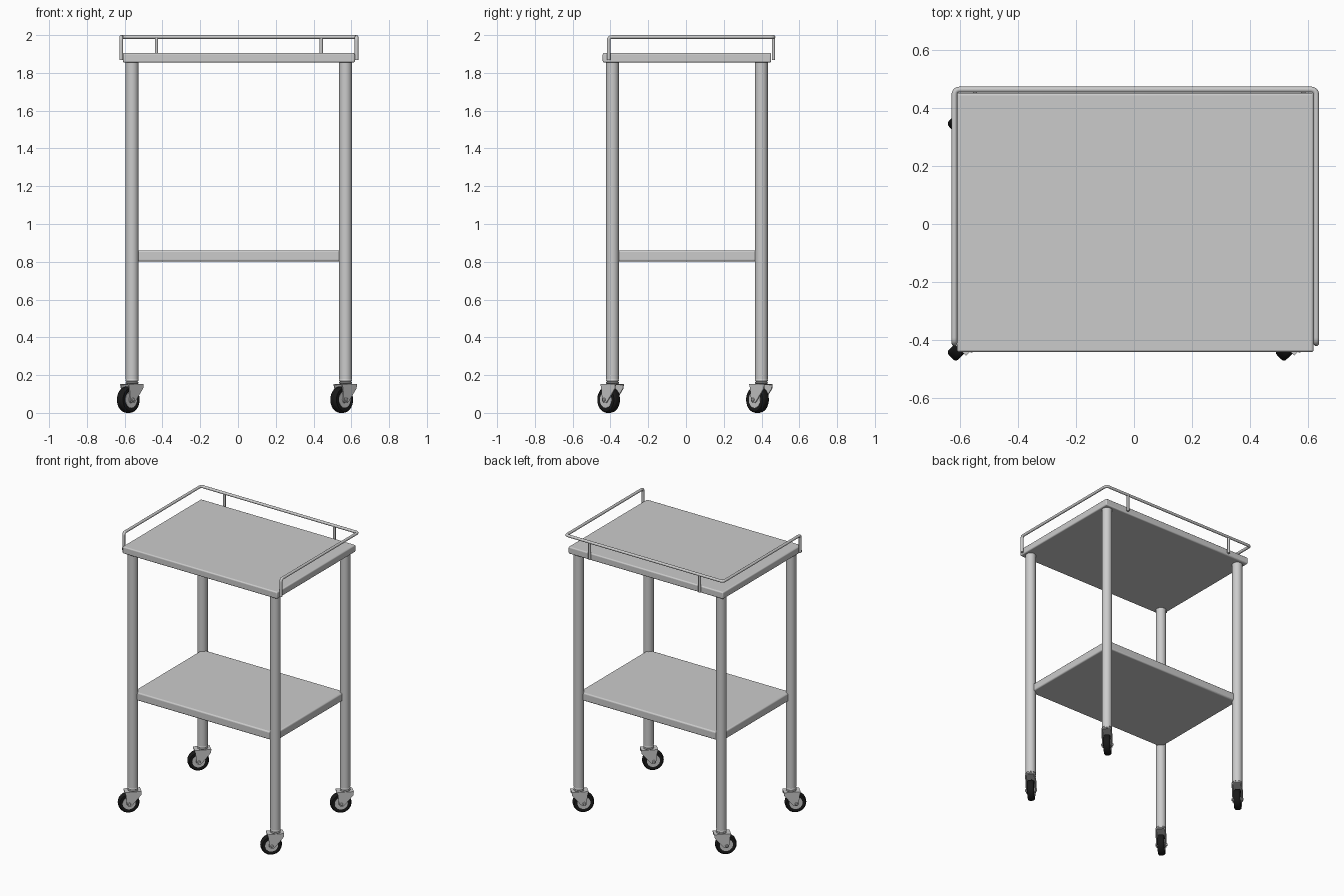
import bpy, bmesh, math
from mathutils import Vector, Matrix

if "Cube" in bpy.data.objects:
    bpy.data.objects.remove(bpy.data.objects["Cube"])

CX, CY = 0.0045, 0.005          # body centre (casters trail to one side)
LX, LY = 0.565, 0.394           # leg offsets from the body centre

black = bpy.data.materials.new("black_rubber")
black.diffuse_color = (0.01, 0.01, 0.01, 1)
black.use_nodes = True
black.node_tree.nodes["Principled BSDF"].inputs["Base Color"].default_value = black.diffuse_color


def finish(name, bm, matrix=None, mat=None, bevel=0):
    bmesh.ops.recalc_face_normals(bm, faces=bm.faces)
    mesh = bpy.data.meshes.new(name)
    bm.to_mesh(mesh)
    bm.free()
    if matrix:
        mesh.transform(matrix)
    ob = bpy.data.objects.new(name, mesh)
    bpy.context.collection.objects.link(ob)
    if mat:
        mesh.materials.append(mat)
    if bevel:
        m = ob.modifiers.new("bevel", 'BEVEL')
        m.width, m.segments = bevel, 3
    bpy.ops.object.select_all(action='DESELECT')
    ob.select_set(True)
    bpy.context.view_layer.objects.active = ob
    bpy.ops.object.shade_smooth_by_angle(angle=math.radians(35))
    return ob


def box(name, lo, hi, matrix=None, bevel=0):
    lo, hi = Vector(lo), Vector(hi)
    bm = bmesh.new()
    bmesh.ops.create_cube(bm, size=1)
    for v in bm.verts:
        v.co = Vector([c * s for c, s in zip(v.co, hi - lo)]) + (lo + hi) / 2
    return finish(name, bm, matrix, bevel=bevel)


def lathe(name, profile, matrix=None, mat=None, sides=32):
    """Revolve (radius, height) points about local z and cap the ends."""
    bm = bmesh.new()
    rings = [[bm.verts.new((r * math.cos(2 * math.pi * i / sides),
                            r * math.sin(2 * math.pi * i / sides), z))
              for i in range(sides)] for r, z in profile]
    for a, b in zip(rings, rings[1:]):
        for i in range(sides):
            j = (i + 1) % sides
            bm.faces.new((a[i], a[j], b[j], b[i]))
    bm.faces.new(rings[0])
    bm.faces.new(rings[-1])
    return finish(name, bm, matrix, mat)


def plate(name, outline, v0, v1, matrix):
    """Extrude a (u, z) outline along v."""
    bm = bmesh.new()
    face = bm.faces.new([bm.verts.new((u, v0, z)) for u, z in outline])
    new = bmesh.ops.extrude_face_region(bm, geom=[face])["geom"]
    bmesh.ops.translate(bm, vec=(0, v1 - v0, 0),
                        verts=[g for g in new if isinstance(g, bmesh.types.BMVert)])
    return finish(name, bm, matrix)


def rod(name, corners, radius, fillet=0.02):
    """Round bar through corner points with rounded bends."""
    pts = [Vector(p) for p in corners]
    path = [pts[0]]
    for a, b, c in zip(pts, pts[1:], pts[2:]):
        p, q = b + (a - b).normalized() * fillet, b + (c - b).normalized() * fillet
        for k in range(7):
            t = k / 6
            path.append(p * (1 - t) ** 2 + b * 2 * t * (1 - t) + q * t * t)
    path.append(pts[-1])
    cu = bpy.data.curves.new(name, 'CURVE')
    cu.dimensions = '3D'
    cu.bevel_depth, cu.bevel_resolution, cu.use_fill_caps = radius, 3, True
    sp = cu.splines.new('POLY')
    sp.points.add(len(path) - 1)
    for s, p in zip(sp.points, path):
        s.co = (*p, 1)
    ob = bpy.data.objects.new(name, cu)
    bpy.context.collection.objects.link(ob)
    bpy.ops.object.select_all(action='DESELECT')
    ob.select_set(True)
    bpy.context.view_layer.objects.active = ob
    bpy.ops.object.convert(target='MESH')
    bpy.ops.object.shade_smooth_by_angle(angle=math.radians(40))


# Shelves
box("top_shelf", (CX - 0.614, CY - 0.446, 1.855), (CX + 0.614, CY + 0.446, 1.905), bevel=0.008)
box("lower_shelf", (CX - LX, CY - LY, 0.802), (CX + LX, CY + LY, 0.86), bevel=0.009)

# Guard rail, open at the front
rx, ry0, ry1, rz = 0.623, -0.41, 0.463, 1.99
rod("guard_rail", [(CX - rx, ry0, 1.867), (CX - rx, ry0, rz), (CX - rx, ry1, rz),
                   (CX + rx, ry1, rz), (CX + rx, ry0, rz), (CX + rx, ry0, 1.867)], 0.01)
for side, s in (("left", -1), ("right", 1)):
    x = CX + s * 0.436
    rod("rail_post_" + side, [(x, ry1, 1.867), (x, ry1, rz)], 0.009)


def caster(tag, x, y):
    # Local u runs along the rolling direction, v along the axle
    m = Matrix.Translation((x, y, 0)) @ Matrix.Rotation(math.pi / 4, 4, 'Z')
    u0, r = -0.029, 0.07
    axle = m @ Matrix.Translation((u0, 0, r)) @ Matrix.Rotation(math.pi / 2, 4, 'X')
    lathe("swivel_" + tag, [(0.028, 0.152), (0.034, 0.157), (0.034, 0.162), (0.029, 0.165),
                            (0.034, 0.169), (0.034, 0.176), (0.03, 0.182)], m)
    box("fork_crown_" + tag, (-0.058, -0.033, 0.147), (0.052, 0.033, 0.154), m)
    outline = [(-0.058, 0.152), (0.052, 0.152), (0.050, 0.130), (u0 + 0.022, 0.062),
               (u0 + 0.012, 0.053), (u0 - 0.006, 0.052), (u0 - 0.015, 0.062), (-0.052, 0.13)]
    for side, s in (("a", -1), ("b", 1)):
        plate(f"fork_{side}_{tag}", outline, s * 0.027, s * 0.033, m)
    lathe("tyre_" + tag, [(0.044, -0.021), (0.052, -0.0235), (0.062, -0.0225), (0.068, -0.017),
                          (r, -0.009), (r, 0.009), (0.068, 0.017), (0.062, 0.0225),
                          (0.052, 0.0235), (0.044, 0.021)], axle, black, 40)
    lathe("hub_" + tag, [(0.014, -0.026), (0.018, -0.022), (0.043, -0.0225),
                         (0.043, 0.0225), (0.018, 0.022), (0.014, 0.026)], axle)
    lathe("axle_" + tag, [(0.007, -0.04), (0.010, -0.037), (0.010, 0.037), (0.007, 0.04)],
          axle, sides=16)


# Legs and casters
for fb, sy in (("front", -1), ("back", 1)):
    for lr, sx in (("left", -1), ("right", 1)):
        x, y, tag = CX + sx * LX, CY + sy * LY, f"{fb}_{lr}"
        lathe("leg_" + tag, [(0.034, 0.18), (0.034, 1.858)],
              Matrix.Translation((x, y, 0)))
        caster(tag, x, y)
